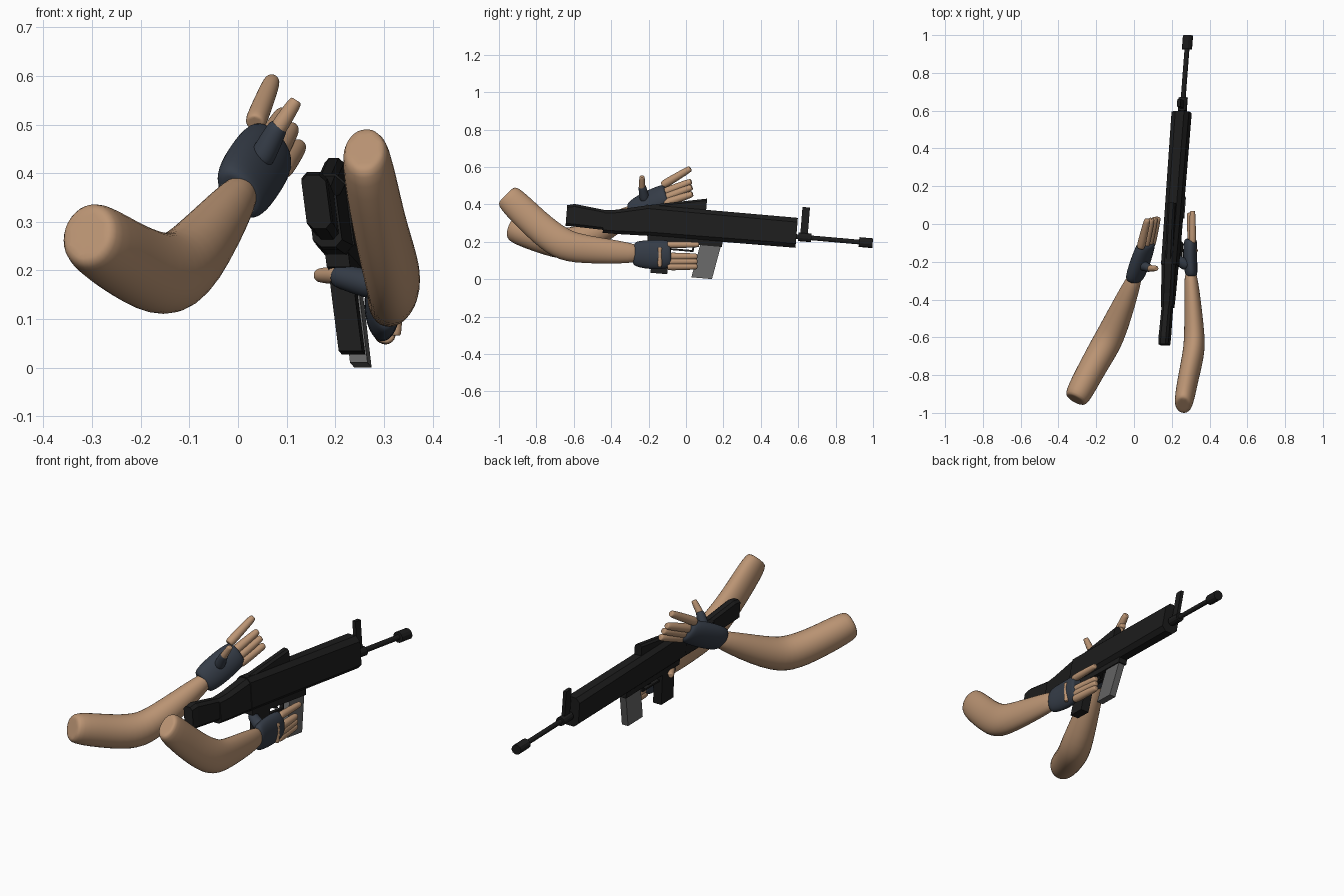
import bpy, bmesh, math
from mathutils import Vector

cube = bpy.data.objects.get("Cube")
if cube:
    bpy.data.objects.remove(cube, do_unlink=True)


def material(name, red, green, blue):
    mat = bpy.data.materials.new(name)
    mat.use_nodes = True
    mat.diffuse_color = (red, green, blue, 1)
    shader = mat.node_tree.nodes["Principled BSDF"]
    shader.inputs["Base Color"].default_value = mat.diffuse_color
    shader.inputs["Roughness"].default_value = .8
    return mat


SKIN = material("skin tan", .5, .3, .175)
GLOVE = material("glove slate blue", .036, .046, .064)
BLACK = material("gun black", .012, .012, .012)
GREY = material("magazine grey", .13, .13, .13)

SIDEWAYS = Vector((1, 0, 0))
UPWARD = Vector((0, 0, 1))
ACROSS = Vector((.5, .1, -.87))  # line of the free hand's knuckles


def loft(name, mat, rings, smooth=False):
    """Skin a list of equal rings and cap both ends."""
    bm = bmesh.new()
    loops = [[bm.verts.new(point) for point in ring] for ring in rings]
    for ring, following in zip(loops, loops[1:]):
        for i in range(len(ring)):
            bm.faces.new((ring[i - 1], ring[i], following[i], following[i - 1]))
    bm.faces.new(reversed(loops[0]))
    bm.faces.new(loops[-1])
    bmesh.ops.recalc_face_normals(bm, faces=bm.faces)
    for face in bm.faces:
        face.smooth = smooth
    mesh = bpy.data.meshes.new(name)
    bm.to_mesh(mesh)
    bm.free()
    mesh.materials.append(mat)
    part = bpy.data.objects.new(name, mesh)
    bpy.context.collection.objects.link(part)
    return part


def circle(sides):
    """Unit circle as (cosine, sine) pairs."""
    angles = [math.tau * (i + .5) / sides for i in range(sides)]
    return [(math.cos(angle), math.sin(angle)) for angle in angles]


def limb(name, mat, hint, flat, *stations):
    """Soft tube through (x, y, z, radius); flat scales the radius along hint."""
    centres = [Vector(station[:3]) for station in stations]
    rings = []
    for k, centre in enumerate(centres):
        before, after = centres[max(k - 1, 0)], centres[min(k + 1, len(centres) - 1)]
        along = (after - before).normalized()
        wide = (hint - along * hint.dot(along)).normalized()
        deep = along.cross(wide)
        radius = stations[k][3] * 1.08
        rings.append([centre + (wide * flat * c + deep * s) * radius for c, s in circle(8)])
    # Inner rings keep the two ends blunt
    first = [centres[0].lerp(point, .6) for point in rings[0]]
    last = [centres[-1].lerp(point, .6) for point in rings[-1]]
    part = loft(name, mat, [first, *rings, last], True)
    soften = part.modifiers.new("soften", "SUBSURF")
    soften.levels = soften.render_levels = 2


def finger(name, mat, radius, base, reach):
    """Straight round finger that narrows towards its tip."""
    base, reach = Vector(base), Vector(reach)
    stations = [(*(base + reach * t), radius * (1 - t / 4)) for t in (0, .5, 1)]
    limb(name, mat, UPWARD + SIDEWAYS / 3, 1, *stations)


def aim(across, y, height):
    """Gun space to model space: yawed, pitched down and rolled about the bore."""
    return Vector((.21 + .076 * y - .13 * height + across,
                   y + .08 * height,
                   .28 - .0875 * y + height))


def hull(name, *stations):
    """Chamfered box along the gun from (y, top, bottom, half width)."""
    rings = []
    for y, top, bottom, width in stations:
        cut = width / 2
        half = [(width - cut, bottom), (width, bottom + cut),
                (width, top - cut), (width - cut, top)]
        mirrored = [(-across, height) for across, height in reversed(half)]
        rings.append([aim(across, y, height) for across, height in half + mirrored])
    loft(name, BLACK, rings)


def block(name, mat, y, length, lean, top, bottom, width):
    """Plain box under or over the bore; lean moves its bottom along the gun."""
    outline = [(y, top), (y + length, top), (y + length + lean, bottom), (y + lean, bottom)]
    loft(name, mat, [[aim(side, *point) for point in outline]
                     for side in (-width, width)])


def rod(name, start, end, radius):
    loft(name, BLACK, [[aim(radius * c, y, radius * s) for c, s in circle(12)]
                       for y in (start, end)])


# Stock, receiver and handguard share one bore line
hull("stock", (-.64, .06, -.05, .025), (-.6, .07, -.05, .027), (-.42, .05, -.055, .025))
hull("receiver", (-.44, .05, -.07, .03), (-.37, .06, -.07, .033), (-.2, .1, -.065, .037))
hull("handguard", (-.22, .1, -.065, .04), (.59, .1, -.06, .046))
block("lower_receiver", BLACK, -.2, .4, 0, 0, -.09, .024)

# Sights
hull("rear_sight_ramp", (-.2, .1, .05, .02), (.1, .16, .05, .02))
block("front_sight", BLACK, .61, .04, 0, .16, 0, .009)

# Barrel
rod("barrel", .57, .96, .013)
rod("gas_block", .6, .67, .024)
rod("muzzle", .925, .998, .027)

# Grip, trigger and magazine
block("pistol_grip", BLACK, -.16, .09, -.01, -.05, -.26, .024)
block("trigger_guard", BLACK, -.08, .13, 0, -.12, -.13, .009)
block("trigger_guard_front", BLACK, .05, .01, -.01, -.05, -.13, .009)
block("trigger", BLACK, -.02, .02, .01, -.07, -.11, .006)
block("magazine", GREY, .09, .11, -.04, -.05, -.265, .018)

# Trigger arm and its glove
limb("left_arm", SKIN, SIDEWAYS, .67,
     (.26, -.96, .45, .08), (.29, -.8, .29, .083), (.32, -.67, .185, .09),
     (.32, -.56, .16, .08), (.3, -.26, .137, .055))
limb("left_glove", GLOVE, SIDEWAYS, .48,
     (.305, -.28, .137, .07), (.295, -.18, .13, .082), (.3, -.08, .135, .078))
finger("left_glove_thumb", GLOVE, .032, (.28, -.22, .17), (-.08, .05, .02))
finger("left_thumb", SKIN, .02, (.21, -.18, .19), (-.045, .07, 0))
finger("left_index_finger", SKIN, .02, (.31, -.1, .185), (0, .17, 0))
for i, title in enumerate(("middle", "ring", "little")):
    drop = .027 * i
    finger(f"left_{title}_finger", SKIN, .022, (.305, -.1, .122 - drop), (-.01, .16, 0))
    # Open knuckle strip of the glove
    finger(f"left_{title}_knuckle", SKIN, .014, (.325, -.14, .17 - drop), (0, 0, -.05))

# Free arm and its glove
limb("right_arm", SKIN, SIDEWAYS, .9,
     (-.31, -.93, .275, .08), (-.22, -.76, .215, .083), (-.15, -.64, .185, .09),
     (-.1, -.54, .21, .083), (.01, -.27, .365, .046))
limb("right_glove", GLOVE, ACROSS, 1.6,
     (0, -.295, .355, .043), (.03, -.21, .4, .048), (.068, -.1, .455, .044))
finger("right_glove_thumb", GLOVE, .028, (.045, -.22, .425), (.04, -.015, .075))
finger("right_thumb", SKIN, .019, (.078, -.235, .485), (.042, 0, .065))

# Free fingers fan out along the knuckle line
knuckles = Vector((.065, -.12, .45))
for title, offset, lift in (("index", -.06, .09), ("middle", -.015, .06),
                            ("ring", .02, .06), ("little", .05, .05)):
    finger(f"right_{title}_finger", SKIN, .024, knuckles + ACROSS * offset, (.036, .15, lift))
